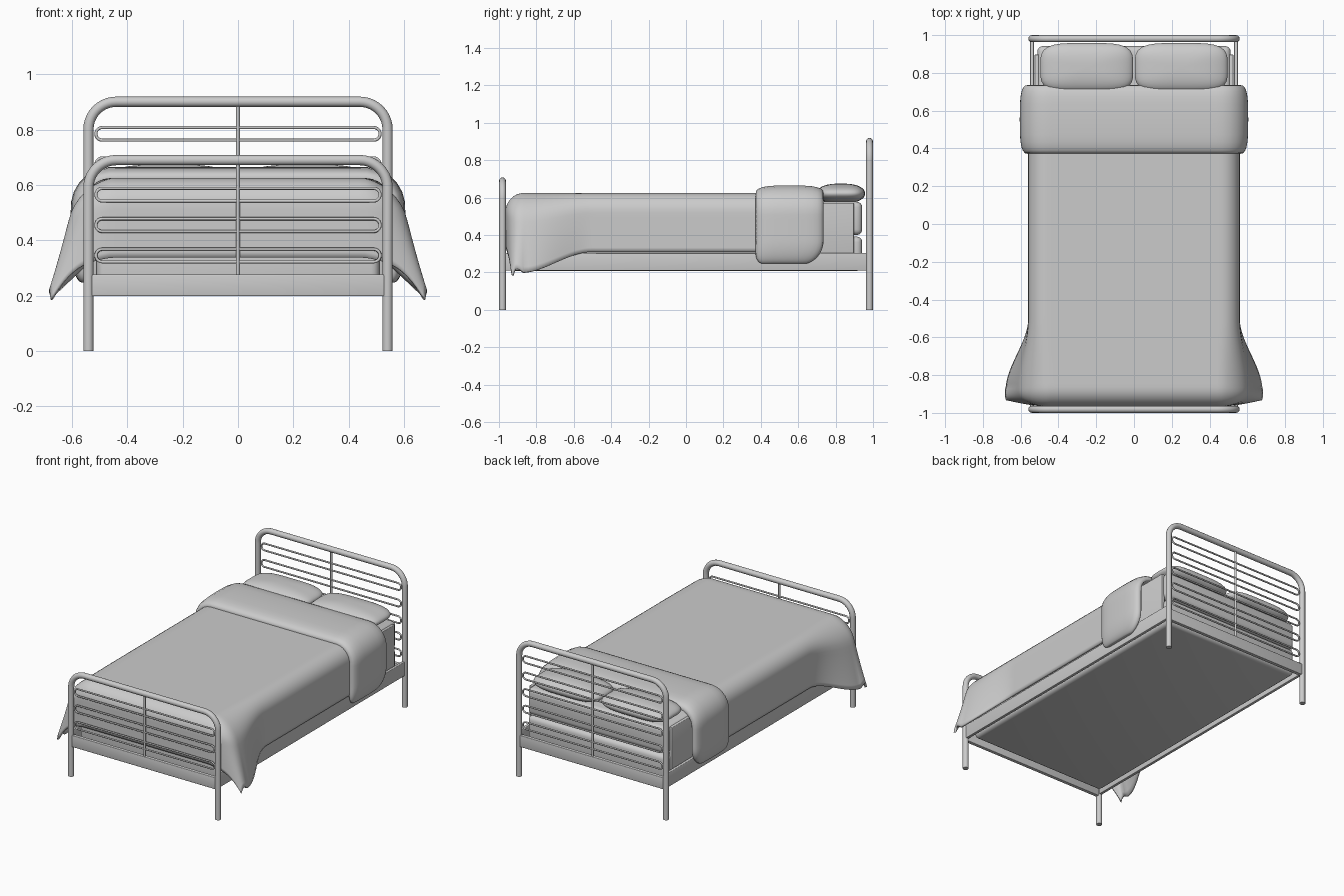
import bpy, bmesh, math
from mathutils import Vector

if "Cube" in bpy.data.objects:
    bpy.data.objects.remove(bpy.data.objects["Cube"])


def finish(ob, angle=50):
    bpy.ops.object.select_all(action='DESELECT')
    bpy.context.view_layer.objects.active = ob
    ob.select_set(True)
    bpy.ops.object.shade_smooth_by_angle(angle=math.radians(angle))
    return ob


def mesh_object(name, verts, faces):
    me = bpy.data.meshes.new(name)
    me.from_pydata(verts, [], faces)
    bm = bmesh.new()
    bm.from_mesh(me)
    bmesh.ops.recalc_face_normals(bm, faces=bm.faces)
    bm.to_mesh(me)
    bm.free()
    ob = bpy.data.objects.new(name, me)
    bpy.context.collection.objects.link(ob)
    return ob


def tube(name, pts, radius, cyclic=False):
    cu = bpy.data.curves.new(name, 'CURVE')
    cu.dimensions = '3D'
    cu.bevel_depth = radius
    cu.bevel_resolution = 4
    cu.use_fill_caps = True
    sp = cu.splines.new('POLY')
    sp.points.add(len(pts) - 1)
    for p, co in zip(sp.points, pts):
        p.co = (*co, 1)
    sp.use_cyclic_u = cyclic
    ob = bpy.data.objects.new(name, cu)
    bpy.context.collection.objects.link(ob)
    bpy.ops.object.select_all(action='DESELECT')
    bpy.context.view_layer.objects.active = ob
    ob.select_set(True)
    bpy.ops.object.convert(target='MESH')
    return finish(bpy.context.object)


def box(name, lo, hi, bevel, segments=3):
    bm = bmesh.new()
    bmesh.ops.create_cube(bm, size=1)
    for v in bm.verts:
        v.co = Vector([(a + b) / 2 + c * (b - a) for a, b, c in zip(lo, hi, v.co)])
    bmesh.ops.bevel(bm, geom=bm.edges[:], offset=bevel, segments=segments,
                    profile=0.5, affect='EDGES')
    me = bpy.data.meshes.new(name)
    bm.to_mesh(me)
    bm.free()
    ob = bpy.data.objects.new(name, me)
    bpy.context.collection.objects.link(ob)
    return finish(ob)


def arc(cx, cz, r, a0, a1, y, n=10):
    return [(cx + r * math.cos(math.radians(a0 + (a1 - a0) * i / n)), y,
             cz + r * math.sin(math.radians(a0 + (a1 - a0) * i / n))) for i in range(n + 1)]


def smoothstep(t):
    t = min(1, max(0, t))
    return t * t * (3 - 2 * t)


# Head and foot ends: bent tube, looped rails, centre bar, lower beam
def bed_end(name, y, top, rails):
    r, x = 0.1, 0.541
    path = [(x, y, 0)] + arc(x - r, top - r, r, 0, 90, y) + arc(r - x, top - r, r, 90, 180, y) + [(-x, y, 0)]
    tube(name + "_frame", path, 0.0185)
    for i, z in enumerate(rails):
        loop = arc(0.491, z, 0.023, -90, 90, y) + arc(-0.491, z, 0.023, 90, 270, y)
        tube(f"{name}_rail_{i}", loop, 0.0055, True)
    tube(name + "_centre_bar", [(0, y, 0.27), (0, y, top)], 0.007)
    box(name + "_beam", (-0.53, y - 0.012, 0.198), (0.53, y + 0.012, 0.276), 0.004)


bed_end("headboard", 0.981, 0.901, [0.345 + 0.11 * i for i in range(5)])
bed_end("footboard", -0.981, 0.69, [0.345 + 0.11 * i for i in range(3)])

# Side rails and sheet panels
for s, side in ((1, "right"), (-1, "left")):
    xs = sorted((s * 0.53, s * 0.55))
    box(side + "_side_rail", (xs[0], -0.975, 0.21), (xs[1], 0.975, 0.304), 0.004)
    xs = sorted((s * 0.505, s * 0.526))
    box(side + "_sheet", (xs[0], -0.9, 0.25), (xs[1], 0.897, 0.572), 0.004)

# Mattress layers
box("lower_mattress", (-0.512, -0.94, 0.208), (0.512, 0.942, 0.392), 0.03, 4)
box("upper_mattress", (-0.512, -0.94, 0.4), (0.512, 0.942, 0.578), 0.03, 4)

# Duvet: flat sheet draped over rounded edges, flaring at the foot corners
R, TOP, DA, DB = 0.1, 0.625, 0.372, 0.345
A, B = 0.56 - R, 0.965 - R


def edge(d):
    if d < R * math.pi / 2:
        return R * math.sin(d / R), R * (1 - math.cos(d / R))
    return R, R + d - R * math.pi / 2


def drape(a, b):
    da, db = max(0, abs(a) - A), max(0, -b - B)
    d = (da ** 3 + db ** 3) ** (1 / 3)
    h = math.hypot(da, db) or 1
    out, drop = edge(d)
    q, p = da / DA, db / DB
    g = smoothstep((-0.5 - b) / 0.38)
    x = min(abs(a), A) + out * da / h + q * g * (0.12 + 0.025 * p)
    y = max(b, -B) - out * db / h
    z = TOP - drop - 0.11 * q * g * (1 - 0.6 * p)
    return (math.copysign(x, a), y, z)


NU, NV = 72, 84
verts, faces = [], []
for j in range(NV + 1):
    for i in range(NU + 1):
        verts.append(drape((A + DA) * (2 * i / NU - 1), -(B + DB) + (0.6 + B + DB) * j / NV))
W = NU + 1
for j in range(NV):
    for i in range(NU):
        k = j * W + i
        faces.append((k, k + 1, k + W + 1, k + W))
duvet = mesh_object("duvet", verts, faces)
if duvet.data.polygons[NU * NV // 2].normal.z < 0:
    duvet.data.flip_normals()
sol = duvet.modifiers.new("thickness", 'SOLIDIFY')
sol.thickness = 0.014
sol.offset = -1
finish(duvet)

# Folded-back duvet: padded band across the bed, rounded at its ends
SMAX, N, M = A + 0.43, 80, 24
verts, faces = [], []
for i in range(N + 1):
    s = -SMAX * math.cos(math.pi * i / N) * 0.999
    out, drop = edge(max(0, abs(s) - A))
    ang = min(max(0, abs(s) - A) / R, math.pi / 2)
    sg = math.copysign(1, s)
    base = Vector((sg * (min(abs(s), A) + out), 0, 0.62 - drop))
    nrm = Vector((sg * math.sin(ang), 0, math.cos(ang)))
    e = max(0, (abs(s) - SMAX + 0.13) / 0.13)
    width = 0.182 * (0.6 + 0.4 * max(0, 1 - e ** 2.5) ** 0.5)
    puff = 0.042 * max(0, 1 - e ** 2) ** 0.5 + 0.003
    for k in range(M):
        t = 2 * math.pi * k / M
        c, sn = math.cos(t), math.sin(t)
        y = 0.554 - 0.05 * e * e * 0.6 + width * math.copysign(abs(c) ** 0.6, c)
        o = math.copysign(abs(sn) ** 0.7, sn) * (puff if sn > 0 else 0.012)
        v = base + nrm * o
        verts.append((v.x, y, v.z))
for i in range(N):
    for k in range(M):
        k2 = (k + 1) % M
        faces.append((i * M + k, i * M + k2, (i + 1) * M + k2, (i + 1) * M + k))
faces += [tuple(range(M)), tuple(range(N * M, (N + 1) * M))]
finish(mesh_object("duvet_fold", verts, faces), 70)

# Pillows: rounded-rectangle cushions
for s, side in ((1, "right"), (-1, "left")):
    bm = bmesh.new()
    bmesh.ops.create_uvsphere(bm, u_segments=48, v_segments=24, radius=1)
    for v in bm.verts:
        h = math.hypot(v.co.x, v.co.y)
        if h > 1e-5:
            c, n = v.co.x / h, v.co.y / h
            k = (abs(c) ** 4 + abs(n) ** 4) ** -0.25
            rad = k * h ** 0.75
            v.co.x, v.co.y = c * rad, n * rad
        v.co = Vector((s * 0.25 + 0.246 * v.co.x, 0.828 + 0.13 * v.co.y, 0.622 + 0.053 * v.co.z))
    me = bpy.data.meshes.new(side + "_pillow")
    bm.to_mesh(me)
    bm.free()
    ob = bpy.data.objects.new(side + "_pillow", me)
    bpy.context.collection.objects.link(ob)
    finish(ob, 80)
